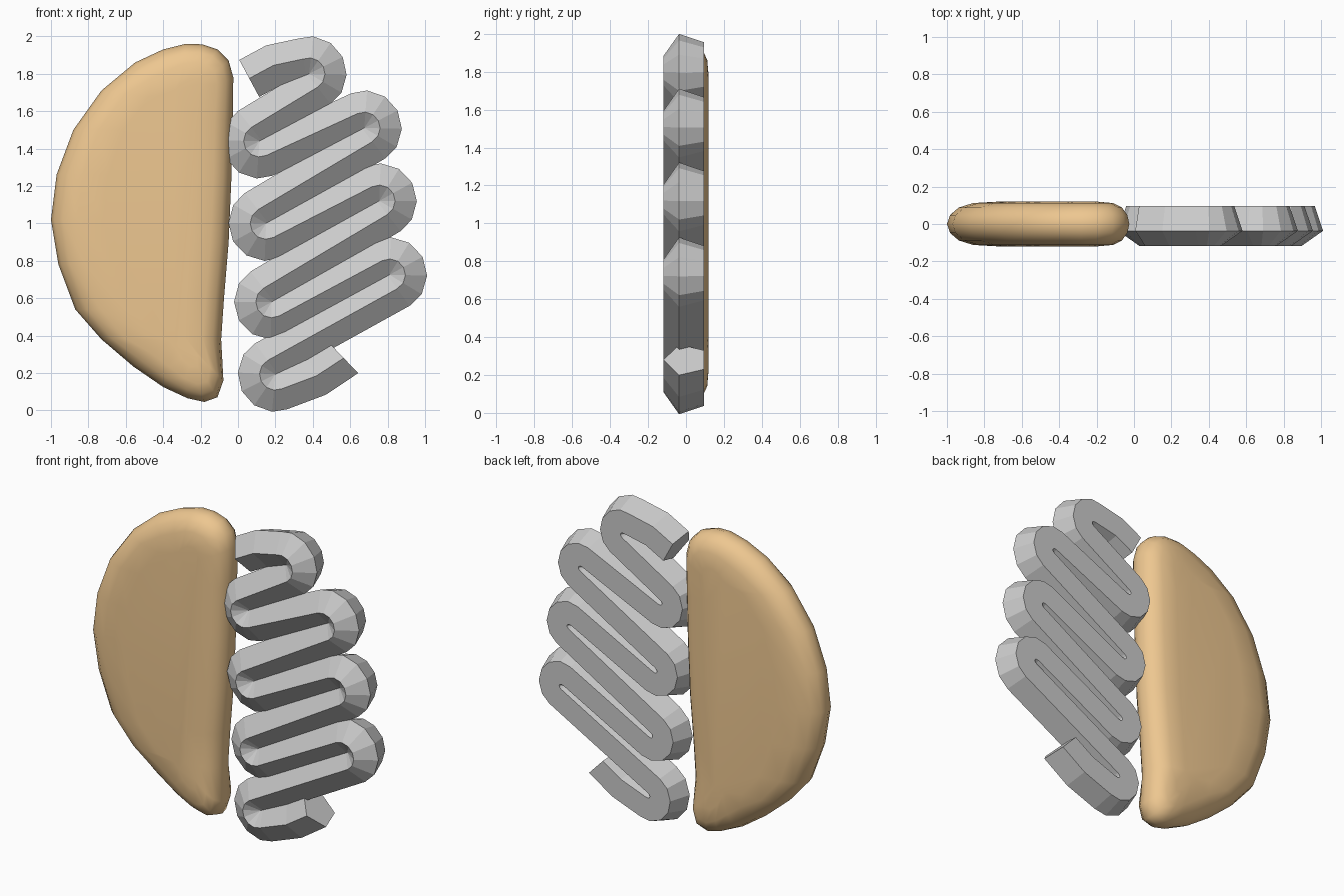
import bpy, bmesh, math
from mathutils import Vector

if "Cube" in bpy.data.objects:
    bpy.data.objects.remove(bpy.data.objects["Cube"])


def make_object(name, bm, smooth):
    bmesh.ops.recalc_face_normals(bm, faces=bm.faces)
    me = bpy.data.meshes.new(name)
    bm.to_mesh(me)
    bm.free()
    me.polygons.foreach_set("use_smooth", [smooth] * len(me.polygons))
    ob = bpy.data.objects.new(name, me)
    bpy.context.collection.objects.link(ob)
    return ob


def bridge(bm, a, b):
    n = len(a)
    for i in range(n):
        bm.faces.new((a[i], a[(i + 1) % n], b[(i + 1) % n], b[i]))


# Smooth half: D-shaped outline with rounded rim
outline = [(-0.28, 1.96), (-0.19, 1.957), (-0.11, 1.93), (-0.05, 1.87), (-0.025, 1.78),
           (-0.028, 1.55), (-0.035, 1.25), (-0.05, 0.9), (-0.075, 0.6), (-0.09, 0.38),
           (-0.078, 0.16), (-0.11, 0.07), (-0.18, 0.045), (-0.27, 0.065), (-0.4, 0.125),
           (-0.56, 0.235), (-0.73, 0.38), (-0.87, 0.54), (-0.96, 0.78), (-1.0, 1.02),
           (-0.97, 1.26), (-0.88, 1.5), (-0.73, 1.71), (-0.55, 1.86), (-0.4, 1.93)]
rim = [(0.2, 0.12), (0.1, 0.112), (0.045, 0.088), (0.012, 0.048), (0, 0)]
levels = [(d, -y) for d, y in rim] + [(d, y) for d, y in rim[-2::-1]]
bm = bmesh.new()
rings = []
for d, y in levels:
    ring = []
    for x, z in outline:
        p = Vector((x, 0, z))
        target = Vector((-0.32, 0, min(max(z, 0.4), 1.65)))
        q = p + (target - p).normalized() * d * (0.95 - 0.45 * x)
        ring.append(bm.verts.new((q.x, y, q.z)))
    rings.append(ring)
for a, b in zip(rings, rings[1:]):
    bridge(bm, a, b)
bm.faces.new(rings[0])
bm.faces.new(rings[-1])
half = make_object("smooth_half", bm, True)
mat = bpy.data.materials.new("tan")
mat.diffuse_color = (0.85, 0.57, 0.28, 1)
mat.use_nodes = True
mat.node_tree.nodes["Principled BSDF"].inputs["Base Color"].default_value = mat.diffuse_color
half.data.materials.append(mat)

# Winding tube path: alternating right and left turns joined by crossed tangents
turns = [(0.38, 1.80), (0.115, 1.44), (0.675, 1.51), (0.15, 1.0),
         (0.755, 1.12), (0.18, 0.58), (0.81, 0.725), (0.2, 0.193)]
R, STEPS = 0.085, 6
heads = [math.radians(22)]
for i, (a, b) in enumerate(zip(turns, turns[1:])):
    dx, dz = b[0] - a[0], b[1] - a[1]
    s = 1 if i % 2 == 0 else -1          # right turns run clockwise
    lean = math.asin(2 * R / math.hypot(dx, dz))
    heads.append(math.atan2(dz, dx) - s * lean)
heads.append(math.radians(24))
path = [(0.06, 1.775), (0.19, 1.845)]
for i, (cx, cz) in enumerate(turns):
    s = 1 if i % 2 == 0 else -1
    sweep = (s * (heads[i] - heads[i + 1])) % (2 * math.pi)
    for k in range(STEPS + 1):
        h = heads[i] - s * sweep * k / STEPS
        path.append((cx - s * R * math.sin(h), cz + s * R * math.cos(h)))
path += [(0.42, 0.185), (0.565, 0.28)]

# Pentagon swept along the path with mitred joints
pts = [Vector(p) for p in path]
RAD = 0.118
bm = bmesh.new()
rings = []
for i, p in enumerate(pts):
    d0 = (p - pts[i - 1]).normalized() if i else None
    d1 = (pts[i + 1] - p).normalized() if i < len(pts) - 1 else None
    t = ((d0 or d1) + (d1 or d0)).normalized()
    if i == len(pts) - 1:
        t = Vector((0.72, 0.69))
    w = 1 / max(0.9, t.dot(d0 or d1)) if 0 < i < len(pts) - 1 else 1
    n = Vector((-t.y, t.x))
    ring = []
    for k in range(5):
        a = math.tau * k / 5
        o = p + n * RAD * w * math.sin(a)
        ring.append(bm.verts.new((o.x, -RAD * math.cos(a), o.y)))
    rings.append(ring)
for a, b in zip(rings, rings[1:]):
    bridge(bm, a, b)
bm.faces.new(rings[0])
bm.faces.new(rings[-1])
make_object("winding_tube", bm, False)
